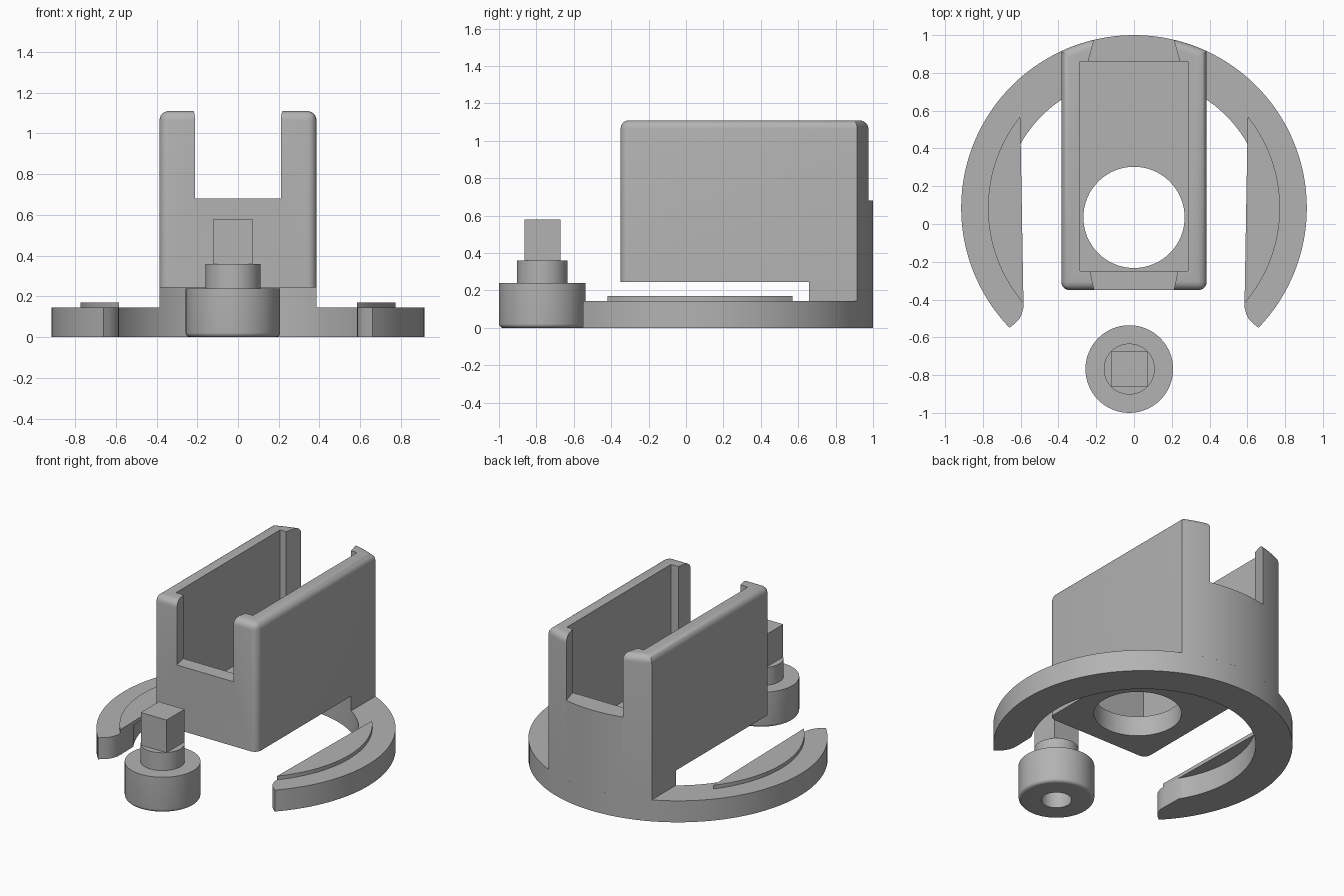
import bpy, bmesh, math

if "Cube" in bpy.data.objects:
    bpy.data.objects.remove(bpy.data.objects["Cube"])

CY = 0.085            # centre of the ring in y
R_OUT, R_IN, R_LIP = 0.915, 0.69, 0.773

grey = bpy.data.materials.new("plain grey")
grey.diffuse_color = (0.45, 0.45, 0.45, 1)
grey.use_nodes = True
grey.node_tree.nodes["Principled BSDF"].inputs["Base Color"].default_value = grey.diffuse_color


def finish(name, bm):
    bmesh.ops.recalc_face_normals(bm, faces=bm.faces)
    me = bpy.data.meshes.new(name)
    bm.to_mesh(me)
    bm.free()
    me.materials.append(grey)
    ob = bpy.data.objects.new(name, me)
    bpy.context.collection.objects.link(ob)
    return ob


def prism_bm(pts, z0, z1):
    bm = bmesh.new()
    face = bm.faces.new([bm.verts.new((x, y, z0)) for x, y in pts])
    res = bmesh.ops.extrude_face_region(bm, geom=[face])
    for v in res["geom"]:
        if isinstance(v, bmesh.types.BMVert):
            v.co.z = z1
    return bm


def prism(name, pts, z0, z1):
    return finish(name, prism_bm(pts, z0, z1))


def arc(r, a0, a1, n, cx=0.0, cy=CY):
    return [(cx + r * math.cos(a0 + (a1 - a0) * i / n),
             cy + r * math.sin(a0 + (a1 - a0) * i / n)) for i in range(n + 1)]


def angle_at_x(r, x):
    return math.acos(x / r)


def mirrored(pts):
    return [(-x, y) for x, y in reversed(pts)]


def cut(ob, cutter):
    cutter.hide_render = True
    mod = ob.modifiers.new("cut", "BOOLEAN")
    mod.operation, mod.solver, mod.object = "DIFFERENCE", "EXACT", cutter
    bpy.context.view_layer.objects.active = ob
    bpy.ops.object.modifier_apply(modifier=mod.name)
    bpy.data.objects.remove(cutter)


def smooth(ob):
    bpy.ops.object.select_all(action="DESELECT")
    ob.select_set(True)
    bpy.context.view_layer.objects.active = ob
    bpy.ops.object.shade_smooth_by_angle(angle=math.radians(30))


parts = []

# Open ring with two horns
tip = math.atan2(-0.635, 0.66)
outer = arc(R_OUT, tip, math.pi / 2, 48)
horn = [(0.632, -0.528), (0.608, -0.503), (0.594, -0.475), (0.586, -0.445), (0.585, -0.42)]
a_low = -angle_at_x(R_IN, 0.588)
inner = arc(R_IN, a_low, math.pi / 2, 48)
half = outer[::-1] + horn + inner          # back centre, round the horn, back to centre
loop = half + mirrored(half)[1:-1]
loop = half[:-1] + mirrored(half)[:-1]
parts.append(prism("ring", loop, 0, 0.145))

# Thin lips overhanging the ring's inside edge
lip = arc(R_LIP, math.atan2(-0.505, 0.585), math.atan2(0.485, 0.603), 32)
parts.append(prism("right_lip", lip, 0.145, 0.17))
parts.append(prism("left_lip", mirrored(lip), 0.145, 0.17))

# Pillar joining the ring to the holder
W = 0.385
ao, ai = angle_at_x(R_OUT, W), angle_at_x(R_IN, W)
back = arc(R_OUT, ao, math.pi - ao, 24)
front = arc(R_IN, math.pi - ai, ai, 24)
parts.append(prism("pillar", back + front, 0.145, 0.245))

# Holder: rounded block with a curved back
bm = prism_bm([(-W, -0.35), (W, -0.35)] + back, 0.245, 1.11)
edges = []
for e in bm.edges:
    a, b = e.verts
    top = a.co.z > 1 and b.co.z > 1
    front_corner = abs(a.co.z - b.co.z) > 0.5 and a.co.y < -0.3
    if top or front_corner:
        edges.append(e)
bmesh.ops.bevel(bm, geom=edges, offset=0.045, segments=6, profile=0.5, affect="EDGES")
holder = finish("holder", bm)
cut(holder, prism("cavity", [(-0.287, -0.25), (0.287, -0.25), (0.287, 0.86), (-0.287, 0.86)], 0.38, 1.3))
cut(holder, prism("slots", [(-0.2, -0.4), (0.2, -0.4), (0.232, -0.25), (0.243, 0.86), (0.19, 1.05),
                            (-0.19, 1.05), (-0.243, 0.86), (-0.232, -0.25)], 0.68, 1.3))
cut(holder, prism("hole", arc(0.268, 0, 2 * math.pi, 64, 0, 0.035)[:-1], 0.1, 0.5))
parts.append(holder)

# Separate knob: base with blind hole, collar, square peg
KX, KY = -0.025, -0.768


def lathe(name, profile, n=64):
    bm = bmesh.new()
    vs = [bm.verts.new((r, 0, z)) for r, z in profile]
    es = [bm.edges.new(p) for p in zip(vs, vs[1:])]
    bmesh.ops.spin(bm, geom=vs + es, cent=(0, 0, 0), axis=(0, 0, 1),
                   angle=2 * math.pi, steps=n, use_merge=False)
    bmesh.ops.remove_doubles(bm, verts=bm.verts, dist=1e-5)
    bmesh.ops.translate(bm, verts=bm.verts, vec=(KX, KY, 0))
    return finish(name, bm)


fillet = [(0.21 + 0.022 * math.sin(t * math.pi / 10), 0.022 - 0.022 * math.cos(t * math.pi / 10))
          for t in range(6)]
parts.append(lathe("knob", [(0, 0.2), (0.093, 0.2), (0.093, 0)] + fillet +
                   [(0.232, 0.24), (0.135, 0.24), (0.135, 0.36), (0, 0.36)]))
h = 0.096
parts.append(prism("square_peg", [(KX - h, KY - h), (KX + h, KY - h), (KX + h, KY + h), (KX - h, KY + h)],
                   0.36, 0.58))

for ob in parts:
    smooth(ob)
